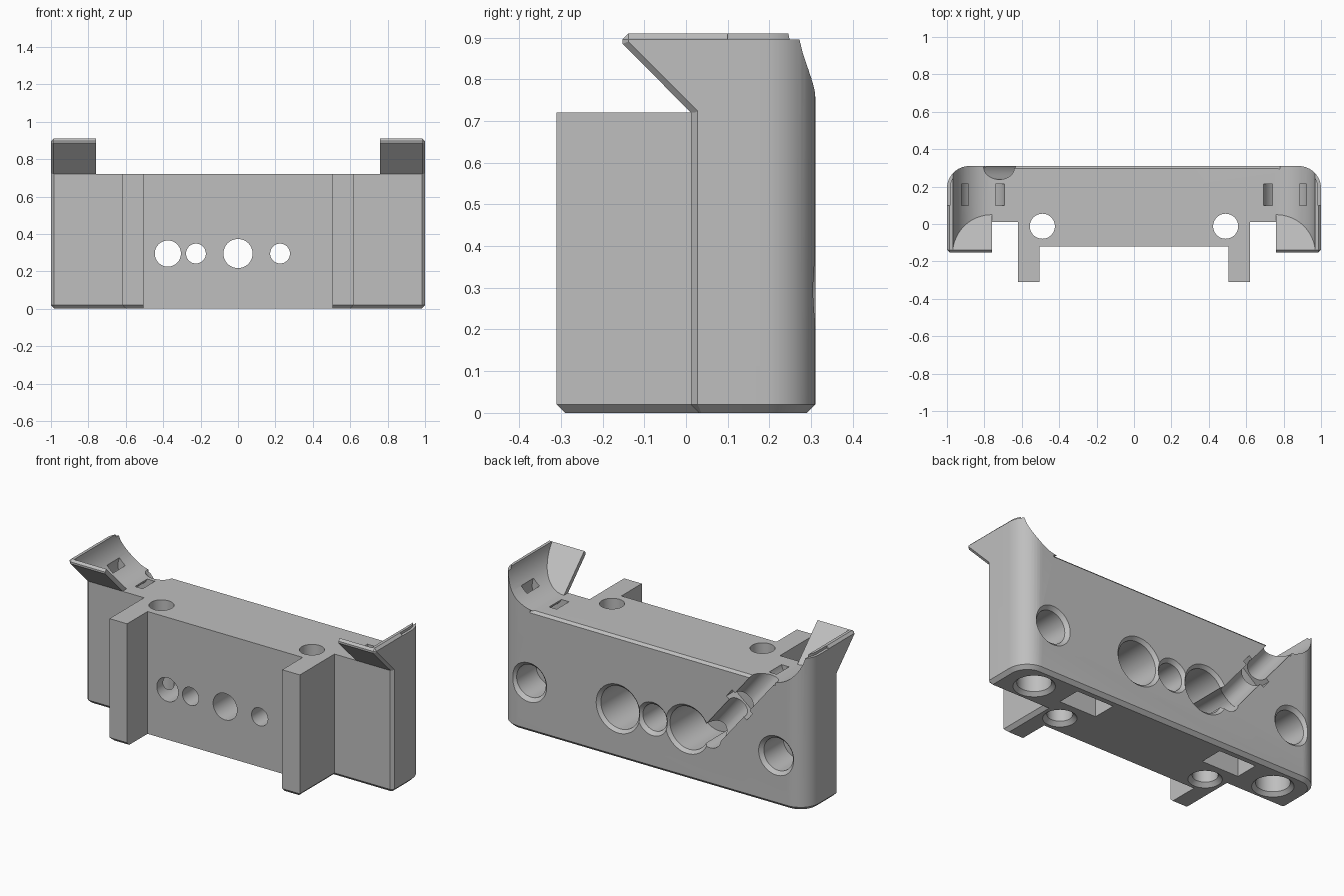
import bpy, bmesh, math
from mathutils import Vector

old = bpy.data.objects.get("Cube")
if old:
    bpy.data.objects.remove(old, do_unlink=True)

BACK, FLOOR, TOP = 0.31, 0.72, 0.91     # rear face, deck height, ear height
HOLE_Z = 0.295


def to_object(name, bm):
    bmesh.ops.recalc_face_normals(bm, faces=bm.faces[:])
    mesh = bpy.data.meshes.new(name)
    bm.to_mesh(mesh)
    bm.free()
    ob = bpy.data.objects.new(name, mesh)
    bpy.context.collection.objects.link(ob)
    return ob


def prism(points, axis, lo, hi):
    """Extrude a 2D outline along the given axis (0, 1 or 2)."""
    def place(p, h):
        c = list(p)
        c.insert(axis, h)
        return c
    bm = bmesh.new()
    rings = [[bm.verts.new(place(p, h)) for p in points] for h in (lo, hi)]
    n = len(points)
    for ring in rings:
        bm.faces.new(ring)
    for i in range(n):
        j = (i + 1) % n
        bm.faces.new((rings[0][i], rings[0][j], rings[1][j], rings[1][i]))
    bmesh.ops.recalc_face_normals(bm, faces=bm.faces[:])
    return bm


def box(x, y, z):
    return prism([(x[0], y[0]), (x[1], y[0]), (x[1], y[1]), (x[0], y[1])], 2, *z)


def lathe(origin, direction, rings, closed=False, sides=48):
    """Revolve (radius, distance) rings around an axis."""
    bm = bmesh.new()
    rot = Vector(direction).to_track_quat('Z', 'Y')
    loops = []
    for r, d in rings:
        angles = [2 * math.pi * k / sides for k in range(sides)]
        loops.append([bm.verts.new(Vector(origin) + rot @ Vector(
            (r * math.cos(a), r * math.sin(a), d))) for a in angles])
    pairs = list(zip(loops, loops[1:]))
    if closed:
        pairs.append((loops[-1], loops[0]))
    else:
        bm.faces.new(loops[0])
        bm.faces.new(loops[-1])
    for a, b in pairs:
        for k in range(sides):
            m = (k + 1) % sides
            bm.faces.new((a[k], a[m], b[m], b[k]))
    return bm


def combine(target, bm, operation='DIFFERENCE'):
    tool = to_object("cutter", bm)
    tool.hide_render = True
    mod = target.modifiers.new("cut", 'BOOLEAN')
    mod.operation, mod.solver, mod.object = operation, 'EXACT', tool
    bpy.context.view_layer.objects.active = target
    bpy.ops.object.modifier_apply(modifier=mod.name)
    bpy.data.objects.remove(tool, do_unlink=True)


def drill(target, mouth, direction, radius, depth, chamfer=0.0):
    rings = [(radius + chamfer, -0.05), (radius + chamfer, 0)] if chamfer else [(radius, -0.05)]
    combine(target, lathe(mouth, direction, rings + [(radius, chamfer), (radius, depth)]))


# Main block: plan outline with ribs and rounded rear corners
half = [(0.505, -0.12), (0.505, -BACK), (0.62, -BACK), (0.62, 0.012), (0.983, 0.012), (1, 0.028)]
for k in range(13):
    a = k * math.pi / 24
    half.append((0.88 + 0.12 * math.cos(a), 0.19 + 0.12 * math.sin(a)))
bm = prism(half + [(-x, y) for x, y in reversed(half)], 2, 0, TOP)


def bottom_edge(e):
    return (all(v.co.z < 0.001 for v in e.verts)
            and any(abs(v.co.x) > 0.51 for v in e.verts))


bmesh.ops.bevel(bm, geom=[e for e in bm.edges if bottom_edge(e)],
                offset=0.02, segments=1, affect='EDGES')
rim = [e for e in bm.edges if all(v.co.z > TOP - 0.001 for v in e.verts)
       and all(v.co.y > 0.02 for v in e.verts)]
bmesh.ops.bevel(bm, geom=rim, offset=0.015, segments=2, affect='EDGES')
body = to_object("mounting_block", bm)

# Overhanging front of each ear
for s in (-1, 1):
    wedge = prism([(0.012, FLOOR), (-0.152, TOP - 0.025), (-0.152, TOP),
                   (0.1, TOP), (0.1, FLOOR)], 0, *sorted((s * 0.7, s)))
    edges = []
    for e in wedge.edges:
        mid = (e.verts[0].co + e.verts[1].co) / 2
        outer = abs(mid.x) > 0.99
        if (outer and (mid.z > TOP - 0.01 or mid.y < 0)) or (mid.y < -0.15 and mid.z > TOP - 0.01):
            edges.append(e)
    bmesh.ops.bevel(wedge, geom=edges, offset=0.014, segments=1, affect='EDGES')
    combine(body, wedge, 'UNION')

# Space between the ears, then the curved scoop behind the sloped flaps
combine(body, box((-0.76, 0.76), (-0.5, 0.5), (FLOOR, 1.2)))
arc = [(0.76 + 0.21 * math.sin(k * math.pi / 32), 0.93 - 0.21 * math.cos(k * math.pi / 32))
       for k in range(17)] + [(0.97, 1.1)]
scoop = prism(arc + [(-x, z) for x, z in reversed(arc)], 1, -0.6, 0.6)
bmesh.ops.bisect_plane(scoop, geom=scoop.verts[:] + scoop.edges[:] + scoop.faces[:],
                       plane_co=(0, 0.05, FLOOR), plane_no=(0, 1, 1), clear_inner=True)
bmesh.ops.holes_fill(scoop, edges=[e for e in scoop.edges if e.is_boundary])
combine(body, scoop)

# Chamfer along the rear edge of the deck
combine(body, prism([(BACK - 0.015, FLOOR + 0.001), (BACK + 0.01, FLOOR + 0.001),
                     (BACK + 0.01, FLOOR - 0.024)], 0, -0.8, 0.8))

# Rear bores: stepped outer pair, plain centre, off-centre cable hole
FORWARD, UP = (0, -1, 0), (0, 0, 1)
for s in (-1, 1):
    drill(body, (s * 0.225, BACK, HOLE_Z), FORWARD, 0.125, 0.3, 0.018)
    drill(body, (s * 0.225, BACK, HOLE_Z), FORWARD, 0.053, 0.6)
    drill(body, (s * 0.805, BACK, HOLE_Z), FORWARD, 0.095, 0.2, 0.02)
drill(body, (0, BACK, HOLE_Z), FORWARD, 0.078, 0.6, 0.02)
drill(body, (-0.375, BACK, HOLE_Z), FORWARD, 0.07, 0.6)

for s in (-1, 1):
    # Vertical screw holes, bottom pockets and nut traps
    drill(body, (s * 0.49, -0.012, 0), UP, 0.067, 1.0, 0.022)
    drill(body, (s * 0.805, 0.157, 0), UP, 0.09, 0.12, 0.02)
    combine(body, box(sorted((s * 0.36, s * 0.6)), (0.12, 0.26), (-0.1, 0.12)))
    # Curved strap tunnels under the scoops
    combine(body, lathe((s * 0.81, 0, 0.75), (0, 1, 0),
                        [(0.075, 0.1), (0.122, 0.1), (0.122, 0.215), (0.075, 0.215)],
                        closed=True))

# Slanted cable groove in the rear face with a tie slot across it
start = Vector((-0.375, 0.3, HOLE_Z))
run = Vector((-0.345, 0, 0.425))
combine(body, lathe(start, run, [(0.062, 0), (0.062, 0.68)]))
u = run.normalized()
v = Vector((u.z, 0, -u.x))
mid = start + run * 0.55
corners = [mid + u * a + v * b for a, b in
           ((-0.03, -0.085), (0.03, -0.085), (0.03, 0.085), (-0.03, 0.085))]
combine(body, prism([(c.x, c.z) for c in corners], 1, 0.225, 0.4))

# Finish
grey = bpy.data.materials.new("plain_grey")
grey.use_nodes = True
color = (0.52, 0.52, 0.52, 1)
grey.diffuse_color = color
grey.node_tree.nodes["Principled BSDF"].inputs["Base Color"].default_value = color
body.data.materials.clear()
body.data.materials.append(grey)
for p in body.data.polygons:
    p.material_index = 0
bpy.ops.object.select_all(action='DESELECT')
body.select_set(True)
bpy.context.view_layer.objects.active = body
bpy.ops.object.shade_smooth_by_angle(angle=math.radians(30))
